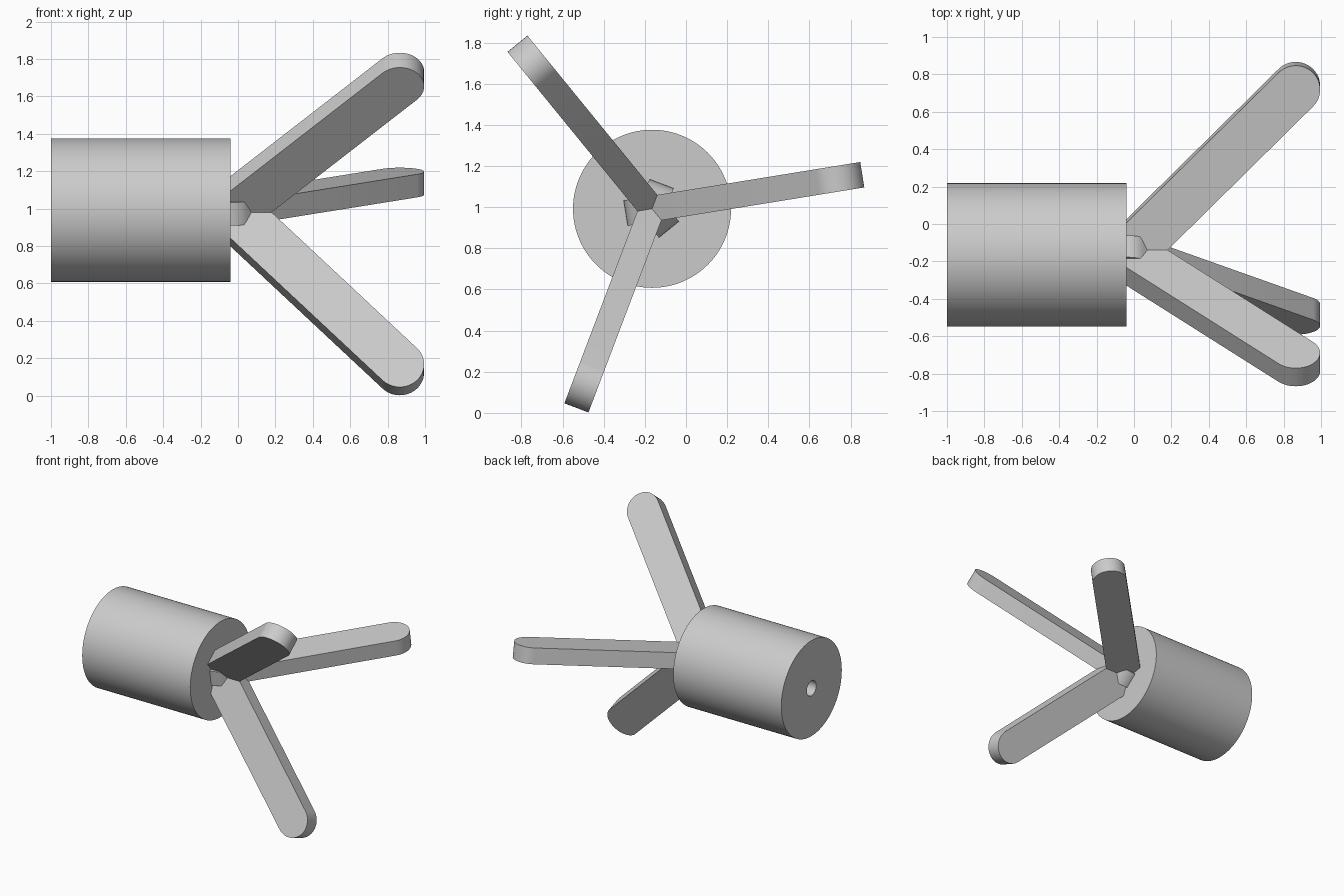
import bpy, math
from mathutils import Matrix, Vector

cube = bpy.data.objects.get("Cube")
if cube:
    bpy.data.objects.remove(cube, do_unlink=True)

AXIS = Vector((0, -0.165, 0.992))   # body centre line, running along x
BODY_R, BORE_R = 0.384, 0.06
BACK, FACE = -1.0, -0.04            # x of the two body ends
ARM_R, ARM_THICK = 0.13, 0.125
ARM_REACH = 0.905                   # run along x and outward, giving 45 degrees
FIRST_ANGLE = 9.2

grey = bpy.data.materials.new("light grey")
grey.use_nodes = True
grey.diffuse_color = (0.6, 0.6, 0.6, 1)
grey.node_tree.nodes["Principled BSDF"].inputs["Base Color"].default_value = grey.diffuse_color


def make_object(name, verts, faces, matrix):
    mesh = bpy.data.meshes.new(name)
    mesh.from_pydata(verts, [], faces)
    mesh.materials.append(grey)
    mesh.transform(matrix)
    obj = bpy.data.objects.new(name, mesh)
    bpy.context.collection.objects.link(obj)
    bpy.ops.object.select_all(action='DESELECT')
    obj.select_set(True)
    bpy.context.view_layer.objects.active = obj
    bpy.ops.object.mode_set(mode='EDIT')
    bpy.ops.mesh.select_all(action='SELECT')
    bpy.ops.mesh.normals_make_consistent(inside=False)
    bpy.ops.object.mode_set(mode='OBJECT')
    bpy.ops.object.shade_smooth_by_angle(angle=math.radians(30))
    return obj


def tube(name, steps=96):
    """Closed profile revolved around the x axis."""
    profile = [(BACK, BORE_R), (BACK, BODY_R), (FACE, BODY_R), (FACE, BORE_R)]
    n = len(profile)
    verts, faces = [], []
    for i in range(steps):
        a = math.tau * i / steps
        verts += [(x, r * math.cos(a), r * math.sin(a)) for x, r in profile]
        k = (i + 1) % steps
        faces += [(i * n + j, i * n + (j + 1) % n, k * n + (j + 1) % n, k * n + j)
                  for j in range(n)]
    return make_object(name, verts, faces, Matrix.Translation(AXIS))


def arm(name, angle, steps=24):
    """Round-ended bar, slanting outward from the body face."""
    outline = []
    for reach, start in ((ARM_REACH, -math.pi / 4), (0, math.pi * 3 / 4)):
        for i in range(steps + 1):
            a = start + math.pi * i / steps
            outline.append((FACE + reach + ARM_R * math.cos(a), reach + ARM_R * math.sin(a)))
    n = len(outline)
    verts = [(x, r, s * ARM_THICK / 2) for s in (-1, 1) for x, r in outline]
    faces = [tuple(range(n)), tuple(range(n, 2 * n))]
    faces += [(i, (i + 1) % n, n + (i + 1) % n, n + i) for i in range(n)]
    turn = Matrix.Rotation(math.radians(angle), 4, 'X')
    return make_object(name, verts, faces, Matrix.Translation(AXIS) @ turn)


# Cylindrical body with a centre bore
tube("body")

# Three splayed arms spaced evenly around the body axis
for i, name in enumerate(("back_arm", "upper_arm", "lower_arm")):
    arm(name, FIRST_ANGLE + 120 * i)
